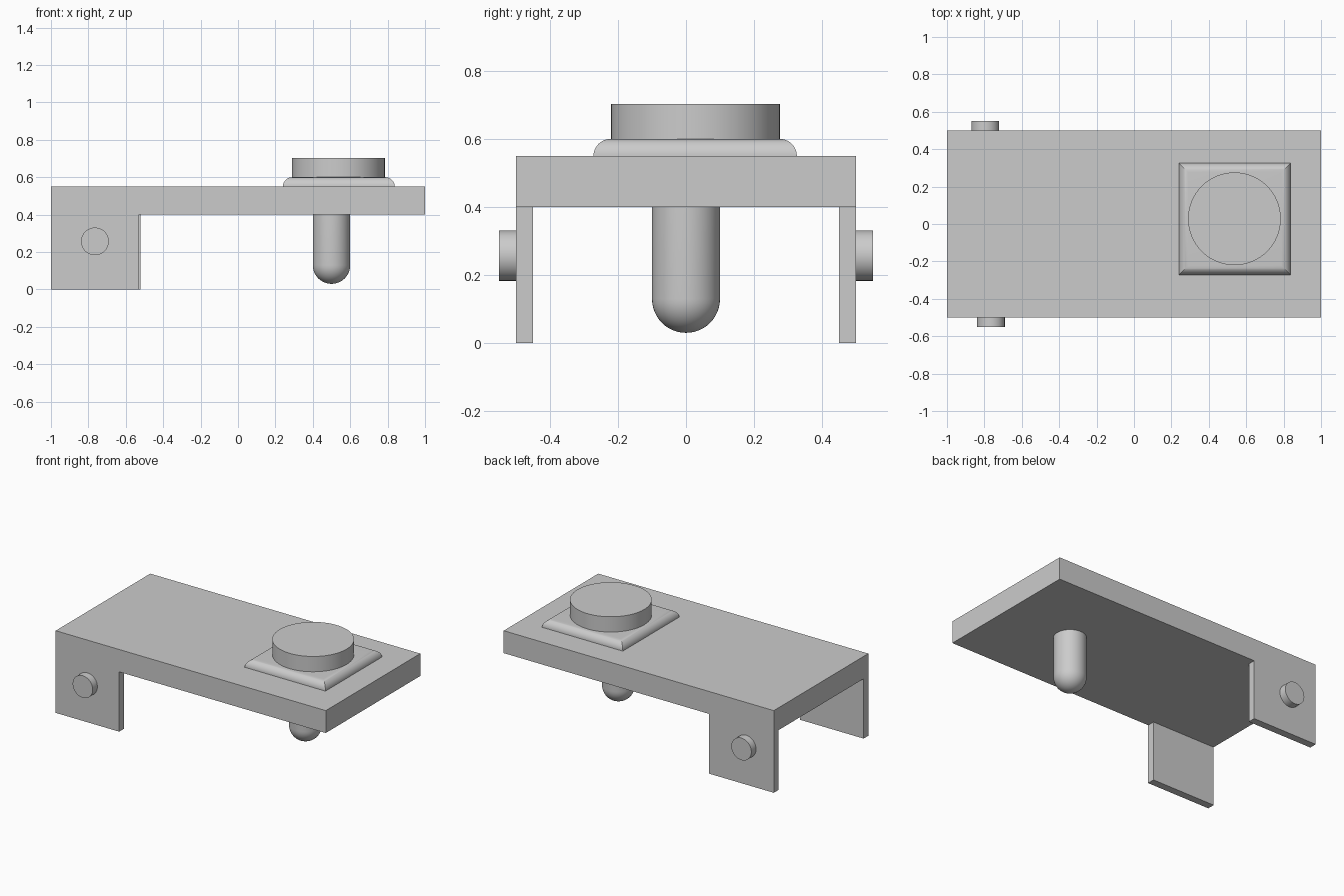
import bpy
import bmesh
from math import pi
from mathutils import Matrix, Vector

cube = bpy.data.objects.get("Cube")
if cube:
    bpy.data.objects.remove(cube, do_unlink=True)

grey = bpy.data.materials.new("plain grey")
grey.use_nodes = True
colour = (0.6, 0.6, 0.6, 1)
grey.diffuse_color = colour
grey.node_tree.nodes["Principled BSDF"].inputs["Base Color"].default_value = colour


def finish(name, bm, smooth=False):
    bmesh.ops.recalc_face_normals(bm, faces=bm.faces)
    mesh = bpy.data.meshes.new(name)
    bm.to_mesh(mesh)
    bm.free()
    mesh.materials.append(grey)
    obj = bpy.data.objects.new(name, mesh)
    bpy.context.collection.objects.link(obj)
    if smooth:
        bpy.ops.object.select_all(action='DESELECT')
        obj.select_set(True)
        bpy.context.view_layer.objects.active = obj
        bpy.ops.object.shade_smooth_by_angle(angle=pi / 6)
    return obj


def box(name, low, high, round_top=0):
    low, high = Vector(low), Vector(high)
    bm = bmesh.new()
    place = Matrix.Translation((low + high) / 2) @ Matrix.Diagonal((*(high - low), 1))
    bmesh.ops.create_cube(bm, size=1, matrix=place)
    if round_top:
        edges = [e for e in bm.edges if all(v.co.z > high.z - 0.001 for v in e.verts)]
        bmesh.ops.bevel(bm, geom=edges, offset=round_top, segments=10,
                        profile=0.5, affect='EDGES')
    return finish(name, bm, bool(round_top))


def cylinder(name, centre, radius, depth, turn=0):
    bm = bmesh.new()
    place = Matrix.Translation(centre) @ Matrix.Rotation(turn, 4, 'X')
    bmesh.ops.create_cone(bm, cap_ends=True, segments=64, radius1=radius,
                          radius2=radius, depth=depth, matrix=place)
    return finish(name, bm, True)


# Deck
box("deck", (-1, -0.5, 0.4), (1, 0.5, 0.55))

# Side plates with their pins
for side, y, end, pin_x in (("front", -1, -0.53, -0.765), ("back", 1, -0.52, -0.795)):
    inner, outer = sorted((0.45 * y, 0.5 * y))
    box(side + "_leg", (-1, inner, 0), (end, outer, 0.4))
    cylinder(side + "_pin", (pin_x, 0.525 * y, 0.257), 0.074, 0.05, pi / 2)

# Square pad with rounded upper edges, and the disc on it
box("pad", (0.24, -0.272, 0.5), (0.838, 0.326, 0.6), 0.05)
cylinder("disc", (0.537, 0.028, 0.65), 0.248, 0.105)

# Round-ended peg under the deck: lower half of a ball stretched upward
bm = bmesh.new()
bmesh.ops.create_uvsphere(bm, u_segments=48, v_segments=24, radius=0.1,
                          matrix=Matrix.Translation((0.5, 0, 0.13)))
bmesh.ops.delete(bm, geom=[v for v in bm.verts if v.co.z > 0.131], context='VERTS')
rim = [e for e in bm.edges if e.is_boundary]
raised = bmesh.ops.extrude_edge_only(bm, edges=rim)["geom"]
for v in raised:
    if isinstance(v, bmesh.types.BMVert):
        v.co.z = 0.41
bmesh.ops.holes_fill(bm, edges=[e for e in bm.edges if e.is_boundary], sides=0)
finish("peg", bm, True)
